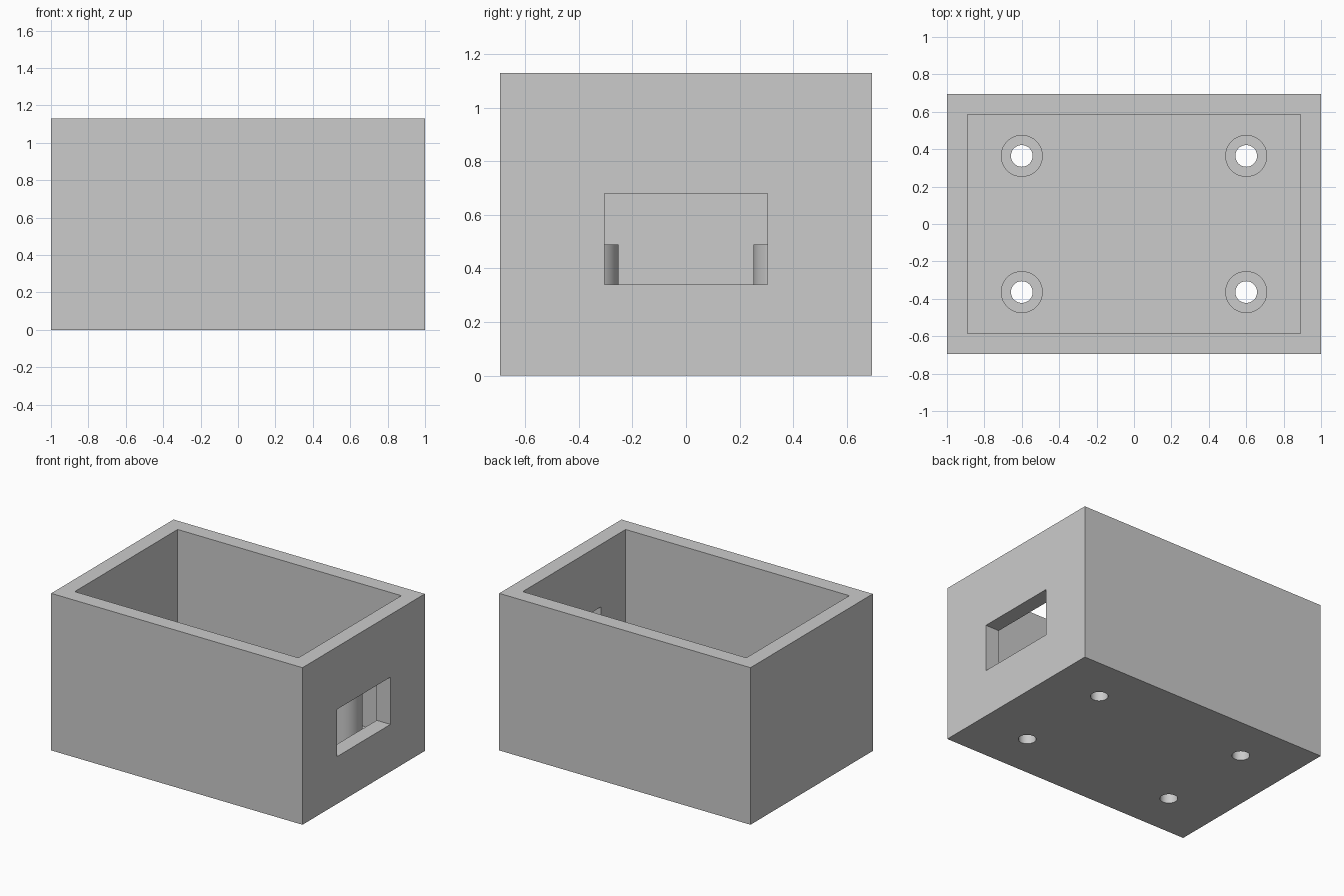
import bpy
import math

cube = bpy.data.objects.get("Cube")
if cube:
    bpy.data.objects.remove(cube, do_unlink=True)

# Overall dimensions
LENGTH, WIDTH, HEIGHT = 2.0, 1.39, 1.13
WALL = 0.11
POST_X, POST_Y = 0.6, 0.364
POST_RADIUS, HOLE_RADIUS, POST_TOP = 0.112, 0.058, 0.49
WINDOW_HALF, WINDOW_LOW, WINDOW_HIGH = 0.305, 0.34, 0.68

# Single plain grey material
grey = bpy.data.materials.new("light grey")
grey.use_nodes = True
colour = (0.6, 0.6, 0.6, 1.0)
grey.diffuse_color = colour
grey.node_tree.nodes["Principled BSDF"].inputs["Base Color"].default_value = colour


def block(name, low, high):
    """Box between two opposite corners."""
    centre = [(a + b) / 2 for a, b in zip(low, high)]
    bpy.ops.mesh.primitive_cube_add(size=1, location=centre)
    ob = bpy.context.object
    ob.name = name
    ob.scale = [b - a for a, b in zip(low, high)]
    bpy.ops.object.transform_apply(location=True, rotation=False, scale=True)
    ob.data.materials.append(grey)
    return ob


def rod(name, x, y, radius, bottom, top):
    """Upright cylinder."""
    bpy.ops.mesh.primitive_cylinder_add(
        vertices=64, radius=radius, depth=top - bottom,
        location=(x, y, (bottom + top) / 2))
    ob = bpy.context.object
    ob.name = name
    ob.data.materials.append(grey)
    return ob


def combine(target, tool, operation):
    """Apply a boolean to the target and discard the tool."""
    tool.hide_render = True
    bpy.context.view_layer.objects.active = target
    mod = target.modifiers.new("combine", "BOOLEAN")
    mod.operation = operation
    mod.solver = "EXACT"
    mod.object = tool
    bpy.ops.object.modifier_apply(modifier=mod.name)
    bpy.data.objects.remove(tool, do_unlink=True)


# Open-topped box
hx, hy = LENGTH / 2, WIDTH / 2
box = block("open_box", (-hx, -hy, 0), (hx, hy, HEIGHT))
cavity = block("cavity_cutter", (WALL - hx, WALL - hy, WALL),
               (hx - WALL, hy - WALL, HEIGHT + WALL))
combine(box, cavity, "DIFFERENCE")

# Rectangular window through one end wall
window = block("window_cutter", (hx - 2 * WALL, -WINDOW_HALF, WINDOW_LOW),
               (hx + WALL, WINDOW_HALF, WINDOW_HIGH))
combine(box, window, "DIFFERENCE")

# Four mounting posts with screw holes through the floor
corners = [(sx * POST_X, sy * POST_Y) for sx in (-1, 1) for sy in (-1, 1)]
for x, y in corners:
    combine(box, rod("post", x, y, POST_RADIUS, WALL / 2, POST_TOP), "UNION")
for x, y in corners:
    combine(box, rod("hole_cutter", x, y, HOLE_RADIUS, -WALL, HEIGHT), "DIFFERENCE")

# Smooth round walls, crisp edges
bpy.ops.object.select_all(action="DESELECT")
box.select_set(True)
bpy.context.view_layer.objects.active = box
bpy.ops.object.shade_smooth_by_angle(angle=math.radians(30))
